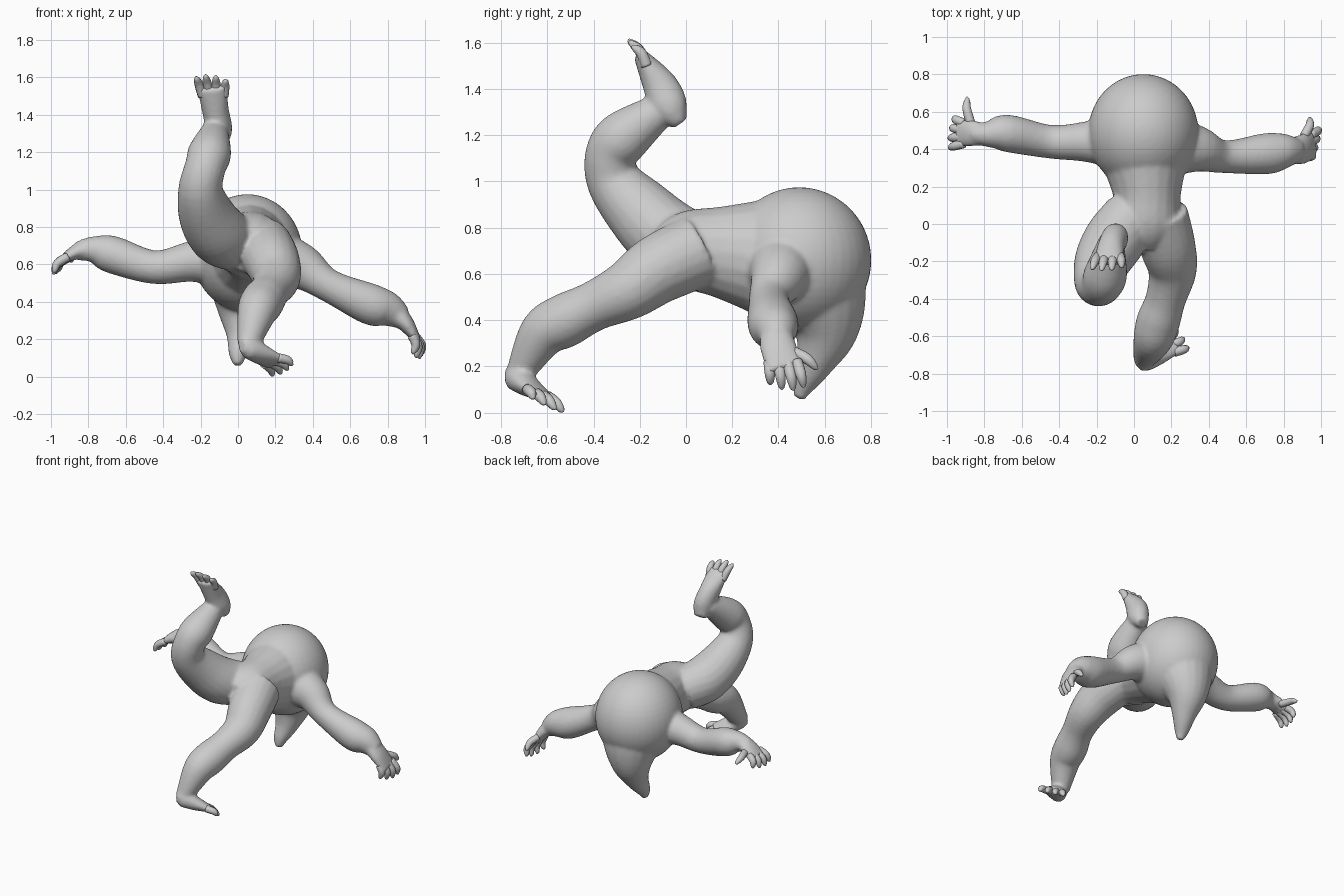
import bpy, bmesh, math
from mathutils import Vector

if "Cube" in bpy.data.objects:
    bpy.data.objects.remove(bpy.data.objects["Cube"])

skin = bpy.data.materials.new("plain_grey")
skin.diffuse_color = (0.6, 0.6, 0.6, 1)
skin.use_nodes = True
skin.node_tree.nodes["Principled BSDF"].inputs["Base Color"].default_value = skin.diffuse_color
Y = (0, 1, 0)


def spline(pts, steps):
    """Catmull-Rom interpolation of points that also carry radii."""
    out = []
    for i in range(len(pts) - 1):
        p0, p1, p2, p3 = (pts[max(0, min(len(pts) - 1, i + k))] for k in (-1, 0, 1, 2))
        for s in range(steps):
            t = s / steps
            out.append([0.5 * (2 * b + (c - a) * t + (2 * a - 5 * b + 4 * c - d) * t * t
                               + (3 * b - a - 3 * c + d) * t ** 3)
                        for a, b, c, d in zip(p0, p1, p2, p3)])
    return out + [list(pts[-1])]


def finish(bm, name):
    bmesh.ops.recalc_face_normals(bm, faces=bm.faces)
    me = bpy.data.meshes.new(name)
    bm.to_mesh(me)
    bm.free()
    me.materials.append(skin)
    me.polygons.foreach_set("use_smooth", [True] * len(me.polygons))
    ob = bpy.data.objects.new(name, me)
    bpy.context.collection.objects.link(ob)
    return ob


def tube(name, pts, wide=(1, 0, 0), sides=20, steps=5):
    """Loft through (x, y, z, half width, half thickness); wide is the width direction."""
    pts = spline([p if len(p) == 5 else (*p, p[3]) for p in pts], steps)
    bm = bmesh.new()
    rings = []
    for i, p in enumerate(pts):
        t = Vector(pts[min(i + 1, len(pts) - 1)][:3]) - Vector(pts[max(i - 1, 0)][:3])
        t.normalize()
        u = Vector(wide)
        u = (u - t * u.dot(t)).normalized()
        v = t.cross(u)
        rings.append([bm.verts.new(Vector(p[:3]) + u * p[3] * math.cos(a) + v * p[4] * math.sin(a))
                      for a in (2 * math.pi * k / sides for k in range(sides))])
    for r, q in zip(rings, rings[1:]):
        for k in range(sides):
            n = (k + 1) % sides
            bm.faces.new((r[k], r[n], q[n], q[k]))
    bm.faces.new(rings[0])
    bm.faces.new(rings[-1])
    return finish(bm, name)


def ball(name, centre, radii):
    bm = bmesh.new()
    bmesh.ops.create_uvsphere(bm, u_segments=40, v_segments=24, radius=1)
    for v in bm.verts:
        v.co = Vector(c + r * x for c, r, x in zip(centre, radii, v.co))
    return finish(bm, name)


def digit(name, root, tip, bend, r=0.025):
    """One tapered finger or toe, arched by bend."""
    a, b = Vector(root), Vector(tip)
    m = a.lerp(b, 0.55) + Vector(bend)
    tube(name, [(*a, r), (*m, r * 0.95), (*a.lerp(b, 0.88), r * 0.6), (*b, r * 0.15)],
         wide=(0.31, 0.87, 0.38), sides=10, steps=4)


def digit_row(name, roots, tips, bend):
    """Four digits spread evenly between two roots and two tips, the middle ones longer."""
    for i in range(4):
        a = Vector(roots[0]).lerp(Vector(roots[1]), i / 3)
        b = Vector(tips[0]).lerp(Vector(tips[1]), i / 3)
        b += (b - a) * (0.16 if i in (1, 2) else 0)
        digit(f"{name}_{i + 1}", a, b, bend)


# torso, rounded back and hanging pointed head
back = ball("body", (0.05, 0.49, 0.66), (0.295, 0.312, 0.315))
waist = tube("waist", [(0.06, -0.1, 0.67, 0.12), (0.06, 0, 0.7, 0.19, 0.17),
                       (0.07, 0.15, 0.695, 0.18, 0.2), (0.05, 0.45, 0.66, 0.27, 0.29)])
head = tube("head", [(0.05, 0.53, 0.62, 0.26), (0.04, 0.59, 0.46, 0.195), (0.03, 0.6, 0.34, 0.14),
                     (0.02, 0.56, 0.22, 0.085), (0, 0.51, 0.12, 0.05), (0, 0.49, 0.06, 0.023)])

# arms and palms
left_arm = tube("left_arm", [(-0.05, 0.44, 0.63, 0.16), (-0.25, 0.44, 0.615, 0.11),
                             (-0.45, 0.44, 0.585, 0.09), (-0.68, 0.485, 0.655, 0.1),
                             (-0.78, 0.48, 0.68, 0.07), (-0.86, 0.48, 0.67, 0.05)], Y)
left_palm = tube("left_palm", [(-0.8, 0.48, 0.68, 0.06, 0.05), (-0.87, 0.485, 0.665, 0.07, 0.04),
                               (-0.95, 0.485, 0.615, 0.07, 0.018)], Y)
right_arm = tube("right_arm", [(0.18, 0.42, 0.63, 0.17), (0.34, 0.4, 0.585, 0.125),
                               (0.48, 0.36, 0.49, 0.088), (0.7, 0.375, 0.39, 0.11),
                               (0.8, 0.39, 0.36, 0.095), (0.88, 0.395, 0.31, 0.06)], Y)
right_palm = tube("right_palm", [(0.84, 0.39, 0.34, 0.07, 0.06), (0.9, 0.4, 0.28, 0.08, 0.045),
                                 (0.96, 0.43, 0.19, 0.08, 0.02)], Y)

# raised leg and foot
raised_leg = tube("raised_leg", [(-0.01, 0.05, 0.71, 0.15), (-0.1, -0.08, 0.76, 0.165),
                                 (-0.17, -0.2, 0.87, 0.15), (-0.2, -0.31, 1.0, 0.12),
                                 (-0.175, -0.325, 1.12, 0.11), (-0.15, -0.26, 1.2, 0.115),
                                 (-0.12, -0.08, 1.33, 0.065)])
raised_foot = tube("raised_foot", [(-0.1, -0.025, 1.25, 0.045, 0.035), (-0.1, -0.07, 1.32, 0.07, 0.08),
                                   (-0.12, -0.115, 1.42, 0.072, 0.075), (-0.14, -0.2, 1.55, 0.08, 0.03)])

# standing leg and foot
standing_leg = tube("standing_leg", [(0.13, 0.05, 0.7, 0.16), (0.18, -0.12, 0.62, 0.15),
                                     (0.205, -0.25, 0.53, 0.13), (0.17, -0.4, 0.46, 0.108),
                                     (0.13, -0.52, 0.4, 0.117), (0.1, -0.62, 0.34, 0.105),
                                     (0.055, -0.72, 0.17, 0.06)])
standing_foot = tube("standing_foot", [(0.02, -0.765, 0.165, 0.03, 0.04), (0.055, -0.735, 0.16, 0.055, 0.065),
                                       (0.12, -0.69, 0.12, 0.07, 0.05), (0.2, -0.625, 0.075, 0.085, 0.025)],
                     (0.65, -0.75, 0.3))

# fuse the large parts into one soft skin
for ob in (back, waist, head, left_arm, left_palm, right_arm, right_palm,
           raised_leg, raised_foot, standing_leg, standing_foot):
    ob.select_set(True)
bpy.context.view_layer.objects.active = back
bpy.ops.object.join()
fuse = back.modifiers.new("fuse", 'REMESH')
fuse.mode = 'VOXEL'
fuse.voxel_size = 0.012
fuse.use_smooth_shade = True
soften = back.modifiers.new("soften", 'SMOOTH')
soften.factor = 0.5
soften.iterations = 6

# fingers and thumbs
digit_row("left_finger", ((-0.91, 0.43, 0.64), (-0.91, 0.54, 0.635)),
          ((-0.99, 0.405, 0.56), (-0.965, 0.57, 0.565)), (-0.01, 0, 0.012))
digit("left_thumb", (-0.87, 0.53, 0.65), (-0.895, 0.68, 0.62), (-0.01, 0, 0.01))
digit_row("right_finger", ((0.93, 0.36, 0.22), (0.945, 0.48, 0.22)),
          ((0.94, 0.365, 0.12), (0.985, 0.51, 0.11)), (0.015, 0, 0.008))
digit("right_thumb", (0.91, 0.47, 0.26), (0.945, 0.57, 0.19), (0.01, 0, 0.01))

# toes
digit_row("raised_toe", ((-0.19, -0.17, 1.5), (-0.075, -0.17, 1.5)),
          ((-0.225, -0.24, 1.605), (-0.065, -0.23, 1.59)), (0, 0.01, 0.005))
digit_row("standing_toe", ((0.14, -0.6, 0.07), (0.215, -0.685, 0.1)),
          ((0.19, -0.53, 0.005), (0.295, -0.66, 0.065)), (0.005, 0, 0.008))
